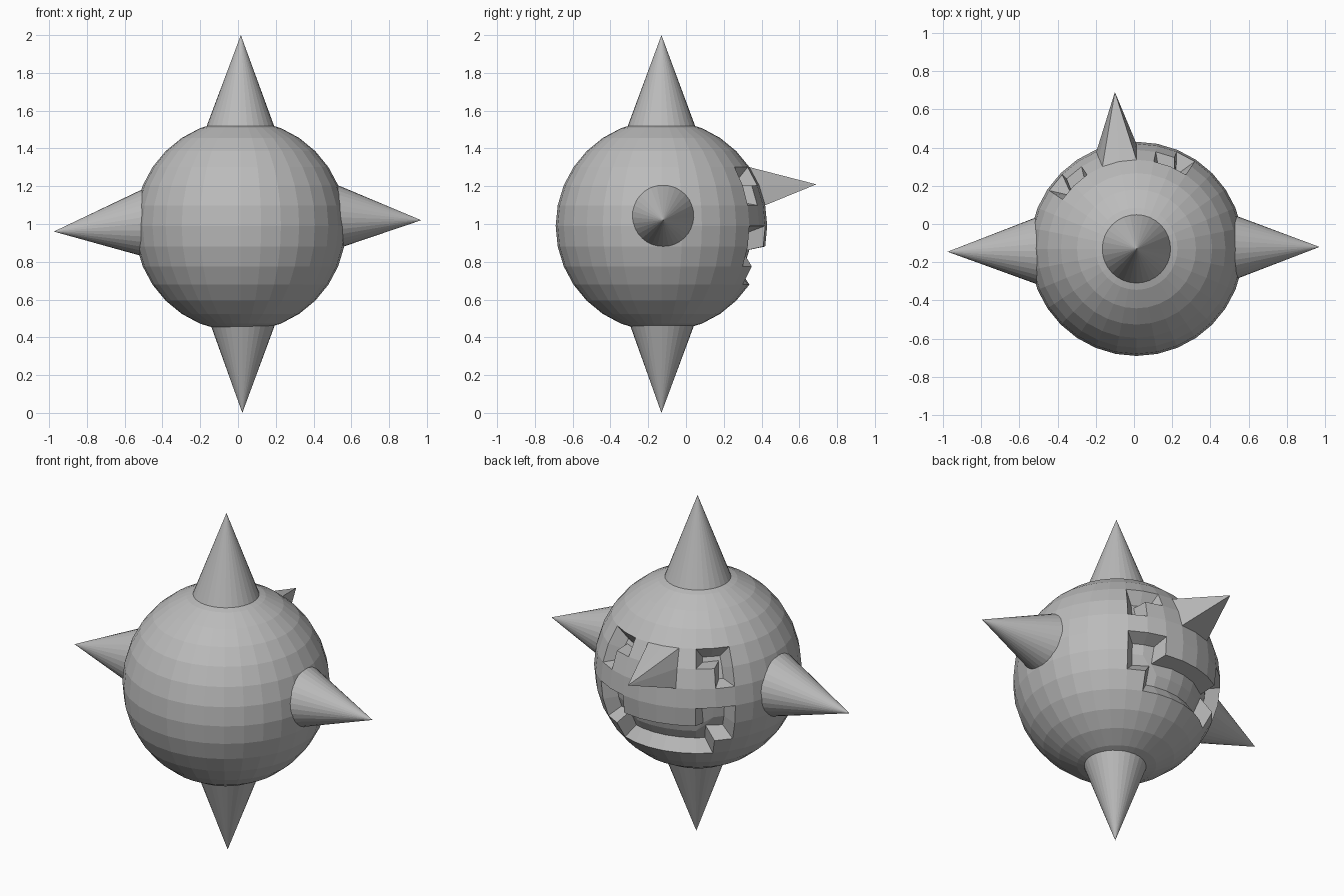
import bpy
import bmesh
import math
from mathutils import Vector

if "Cube" in bpy.data.objects:
    bpy.data.objects.remove(bpy.data.objects["Cube"], do_unlink=True)

GREY = (0.5, 0.5, 0.5, 1)
grey = bpy.data.materials.new("plain_grey")
grey.use_nodes = True
grey.diffuse_color = GREY
grey.node_tree.nodes["Principled BSDF"].inputs["Base Color"].default_value = GREY

CENTRE = Vector((0.013, -0.13, 0.99))
RADIUS = 0.56
SEGMENTS = 32
STEP = 2 * math.pi / SEGMENTS


def add_object(name, bm, location):
    bmesh.ops.recalc_face_normals(bm, faces=bm.faces[:])
    mesh = bpy.data.meshes.new(name)
    bm.to_mesh(mesh)
    bm.free()
    mesh.materials.append(grey)
    obj = bpy.data.objects.new(name, mesh)
    obj.location = location
    bpy.context.collection.objects.link(obj)
    return obj


def cell(face):
    """Column distance from the face's middle line, and row above the equator."""
    c = face.calc_center_median()
    column = math.floor(math.atan2(-c.x, c.y) / STEP)
    row = math.floor(math.asin(c.z / c.length) / STEP)
    return abs(column - 0.5), row


def feature(face):
    side, row = cell(face)
    if side < 1 and row in (1, 2):
        return "nose"
    if (side == 2.5 and row == 2) or (side == 3.5 and row in (1, 2)):
        return "eyes"
    if side < 2 and row in (-2, -3):
        return "mouth"
    if (side == 2.5 and row in (-1, -2, -3)) or (side == 3.5 and row in (-1, -2)):
        return "mouth"
    return None


# Round body with the face worked into its back
bm = bmesh.new()
bmesh.ops.create_uvsphere(bm, u_segments=SEGMENTS, v_segments=SEGMENTS // 2, radius=RADIUS)
bm.normal_update()
groups = {"nose": [], "eyes": [], "mouth": []}
for f in bm.faces:
    kind = feature(f)
    if kind:
        groups[kind].append(f)

# Carved eyes and mouth with sloping walls
for kind in ("eyes", "mouth"):
    bmesh.ops.inset_region(bm, faces=groups[kind], thickness=0.04, depth=-0.075,
                           use_even_offset=True, use_boundary=True)

# Nose spike drawn out to a point
patch = bmesh.ops.dissolve_faces(bm, faces=groups["nose"], use_verts=False)["region"]
tip = bmesh.ops.poke(bm, faces=patch)["verts"][0]
tip.co = Vector((-0.10, 0.69, 1.21)) - CENTRE
add_object("body", bm, CENTRE)


def spike(name, base, tip, radius):
    """Cone whose rim is sunk a little into the body."""
    base, tip = Vector(base), Vector(tip)
    sink = 1.06
    base = tip + (base - tip) * sink
    axis = tip - base
    cone = bmesh.new()
    bmesh.ops.create_cone(cone, cap_ends=True, segments=SEGMENTS, radius1=radius * sink,
                          radius2=0, depth=axis.length)
    bmesh.ops.remove_doubles(cone, verts=cone.verts[:], dist=0.0001)
    obj = add_object(name, cone, (base + tip) / 2)
    obj.rotation_mode = "QUATERNION"
    obj.rotation_quaternion = axis.to_track_quat("Z", "Y")


# Four large spikes
spike("top_spike", (0.013, -0.13, 1.52), (0.015, -0.13, 2.0), 0.178)
spike("bottom_spike", (0.025, -0.127, 0.46), (0.023, -0.13, 0), 0.168)
spike("left_spike", (0.548, -0.122, 1.035), (0.97, -0.12, 1.02), 0.16)
spike("right_spike", (-0.517, -0.14, 1.0), (-0.975, -0.145, 0.96), 0.172)
